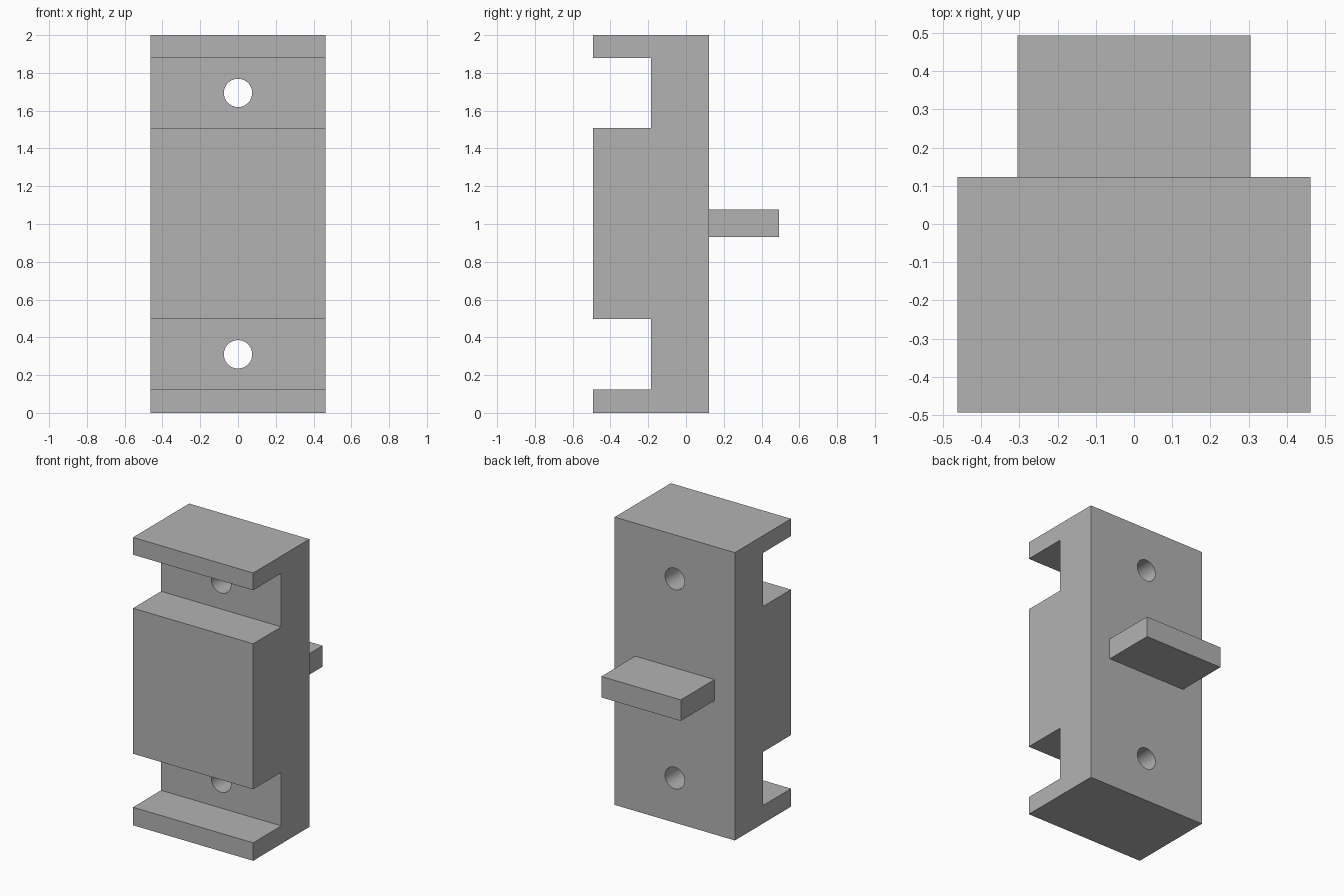
import bpy
import bmesh
import math

cube = bpy.data.objects.get("Cube")
if cube:
    bpy.data.objects.remove(cube, do_unlink=True)

grey = bpy.data.materials.new("plain grey")
grey.use_nodes = True
grey.diffuse_color = (0.45, 0.45, 0.45, 1)
grey.node_tree.nodes["Principled BSDF"].inputs["Base Color"].default_value = grey.diffuse_color

HALF_WIDTH = 0.462
FRONT, SLOT, BACK, TAB_END = -0.493, -0.185, 0.123, 0.493
HOLE_RADIUS = 0.075


def extrude_profile(name, profile, half_width):
    """Extrude a (y, z) outline symmetrically along x."""
    bm = bmesh.new()
    face = bm.faces.new([bm.verts.new((-half_width, y, z)) for y, z in profile])
    result = bmesh.ops.extrude_face_region(bm, geom=[face])
    moved = [v for v in result["geom"] if isinstance(v, bmesh.types.BMVert)]
    bmesh.ops.translate(bm, verts=moved, vec=(2 * half_width, 0, 0))
    bmesh.ops.recalc_face_normals(bm, faces=bm.faces)
    mesh = bpy.data.meshes.new(name)
    bm.to_mesh(mesh)
    bm.free()
    mesh.materials.append(grey)
    obj = bpy.data.objects.new(name, mesh)
    bpy.context.collection.objects.link(obj)
    return obj


def drill(obj, z):
    """Bore a round hole from front to back at height z."""
    bpy.ops.mesh.primitive_cylinder_add(vertices=48, radius=HOLE_RADIUS, depth=1,
                                        location=(0, 0, z), rotation=(math.pi / 2, 0, 0))
    cutter = bpy.context.object
    cutter.name = "hole_cutter"
    cutter.hide_render = True
    cutter.data.materials.append(grey)
    mod = obj.modifiers.new("screw_hole", "BOOLEAN")
    mod.operation = "DIFFERENCE"
    mod.solver = "EXACT"
    mod.object = cutter
    select(obj)
    bpy.ops.object.modifier_apply(modifier=mod.name)
    bpy.data.objects.remove(cutter, do_unlink=True)


def select(obj):
    bpy.ops.object.select_all(action="DESELECT")
    obj.select_set(True)
    bpy.context.view_layer.objects.active = obj


# Body with a full-width slot near each end
outline = [(BACK, 0), (FRONT, 0)]
for low, high in ((0.125, 0.497), (1.508, 1.88)):
    outline += [(FRONT, low), (SLOT, low), (SLOT, high), (FRONT, high)]
outline += [(FRONT, 2), (BACK, 2)]
body = extrude_profile("body", outline, HALF_WIDTH)

# Screw hole through the floor of each slot
for height in (0.31, 1.694):
    drill(body, height)
select(body)
bpy.ops.object.shade_smooth_by_angle(angle=math.radians(30))

# Tab on the back
extrude_profile("back_tab", [(BACK, 0.93), (TAB_END, 0.93), (TAB_END, 1.076), (BACK, 1.076)], 0.305)
